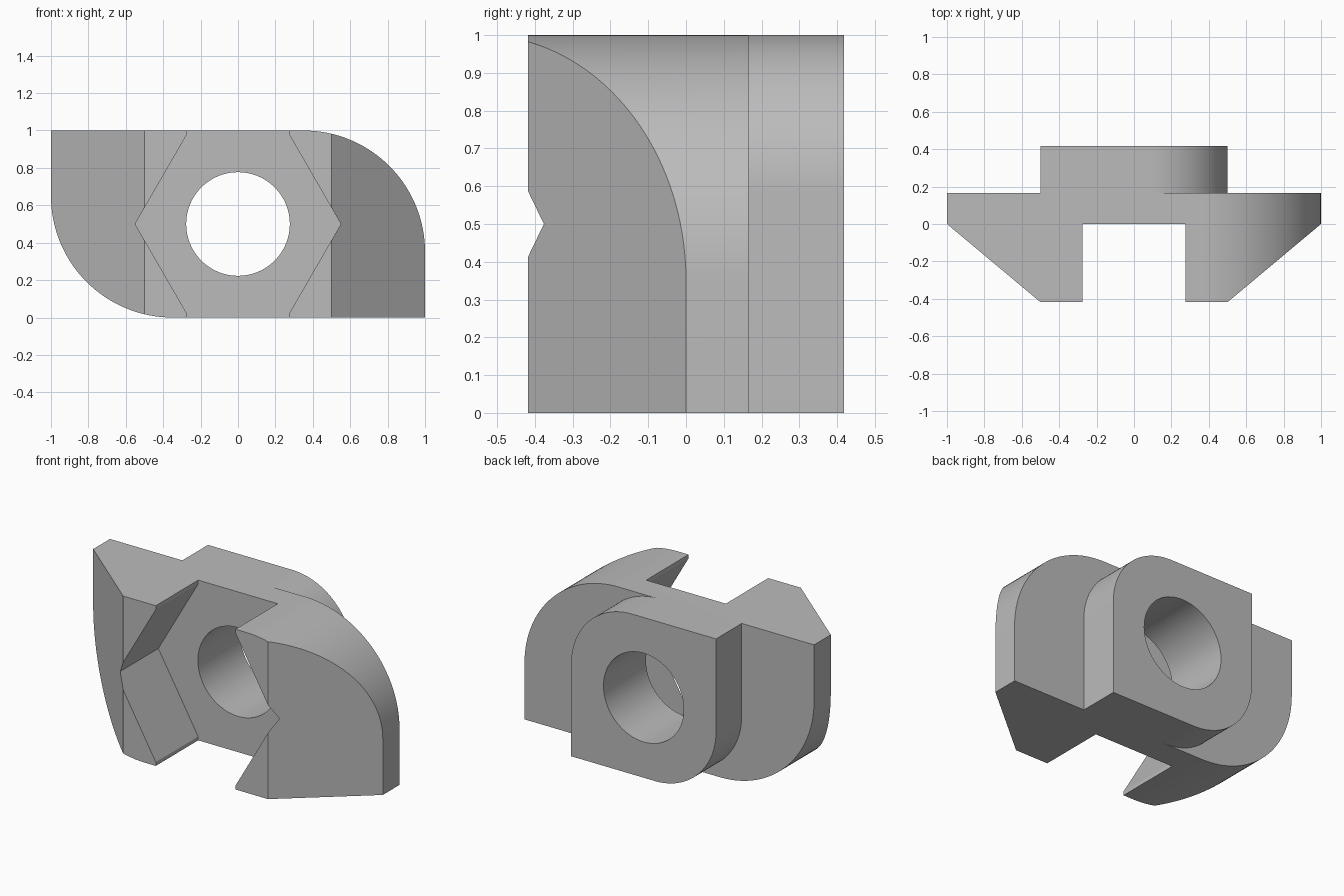
import bpy, bmesh, math
from mathutils import Vector

old = bpy.data.objects.get("Cube")
if old:
    bpy.data.objects.remove(old, do_unlink=True)

steel = bpy.data.materials.new("plain grey steel")
steel.use_nodes = True
GREY = (0.5, 0.5, 0.5, 1)
steel.diffuse_color = GREY
steel.node_tree.nodes["Principled BSDF"].inputs["Base Color"].default_value = GREY

DEPTH = 0.418        # half depth, front to back
BACK = 0.165         # back of the wide head
BORE = 0.277         # bolt hole radius, also half the slot width
HEX = 0.55           # hexagon corner radius
MID = 0.5            # height of the bolt axis


def prism(name, points, offset):
    """Extrude a closed outline of 3D points along an offset."""
    bm = bmesh.new()
    face = bm.faces.new([bm.verts.new(p) for p in points])
    new = bmesh.ops.extrude_face_region(bm, geom=[face])["geom"]
    bmesh.ops.translate(bm, vec=Vector(offset),
                        verts=[g for g in new if isinstance(g, bmesh.types.BMVert)])
    bmesh.ops.recalc_face_normals(bm, faces=bm.faces)
    mesh = bpy.data.meshes.new(name)
    bm.to_mesh(mesh)
    bm.free()
    mesh.materials.append(steel)
    obj = bpy.data.objects.new(name, mesh)
    bpy.context.collection.objects.link(obj)
    return obj


def front_prism(name, outline, y0, y1):
    return prism(name, [(x, y0, z) for x, z in outline], (0, y1 - y0, 0))


def two_round_corners(half, radius, steps=32):
    """Block outline rounded at upper left and lower right of the part."""
    pts = [(half, 0)]
    for i in range(steps + 1):
        a = math.pi / 2 * i / steps
        pts.append((half - radius + radius * math.cos(a),
                    1 - radius + radius * math.sin(a)))
    return pts + [(-x, 1 - z) for x, z in pts]


def ring(radius, count):
    return [(radius * math.cos(math.tau * i / count),
             MID + radius * math.sin(math.tau * i / count)) for i in range(count)]


def combine(target, other, operation):
    """Apply a boolean and discard the second shape."""
    mod = target.modifiers.new(operation, 'BOOLEAN')
    mod.operation, mod.solver, mod.object = operation, 'EXACT', other
    bpy.context.view_layer.objects.active = target
    bpy.ops.object.modifier_apply(modifier=mod.name)
    bpy.data.objects.remove(other, do_unlink=True)


# Wide head: chamfered plan trimmed by the rounded front outline
plan = [(-1, BACK), (-1, 0), (-0.5, -DEPTH), (0.5, -DEPTH), (1, 0), (1, BACK)]
nut = prism("slot_nut", [(x, y, 0) for x, y in plan], (0, 0, 1))
combine(nut, front_prism("head_outline", two_round_corners(1, 0.65), -1, 1), 'INTERSECT')

# Narrow stem at the back
combine(nut, front_prism("stem", two_round_corners(0.5, 0.42), 0.08, DEPTH), 'UNION')

# Hexagonal recess, vertical slot and bolt hole
combine(nut, front_prism("hex_recess", ring(HEX, 6), -1, 0), 'DIFFERENCE')
w = HEX / 2
slot = [(-w, -0.1), (w, -0.1), (w, 1.1), (-w, 1.1)]
combine(nut, front_prism("slot", slot, -1, 0), 'DIFFERENCE')
combine(nut, front_prism("bolt_hole", ring(BORE, 96), -1, 1), 'DIFFERENCE')

# Crisp edges with smooth rounds
bpy.ops.object.select_all(action='DESELECT')
nut.select_set(True)
bpy.context.view_layer.objects.active = nut
bpy.ops.object.shade_smooth_by_angle(angle=math.radians(25))
